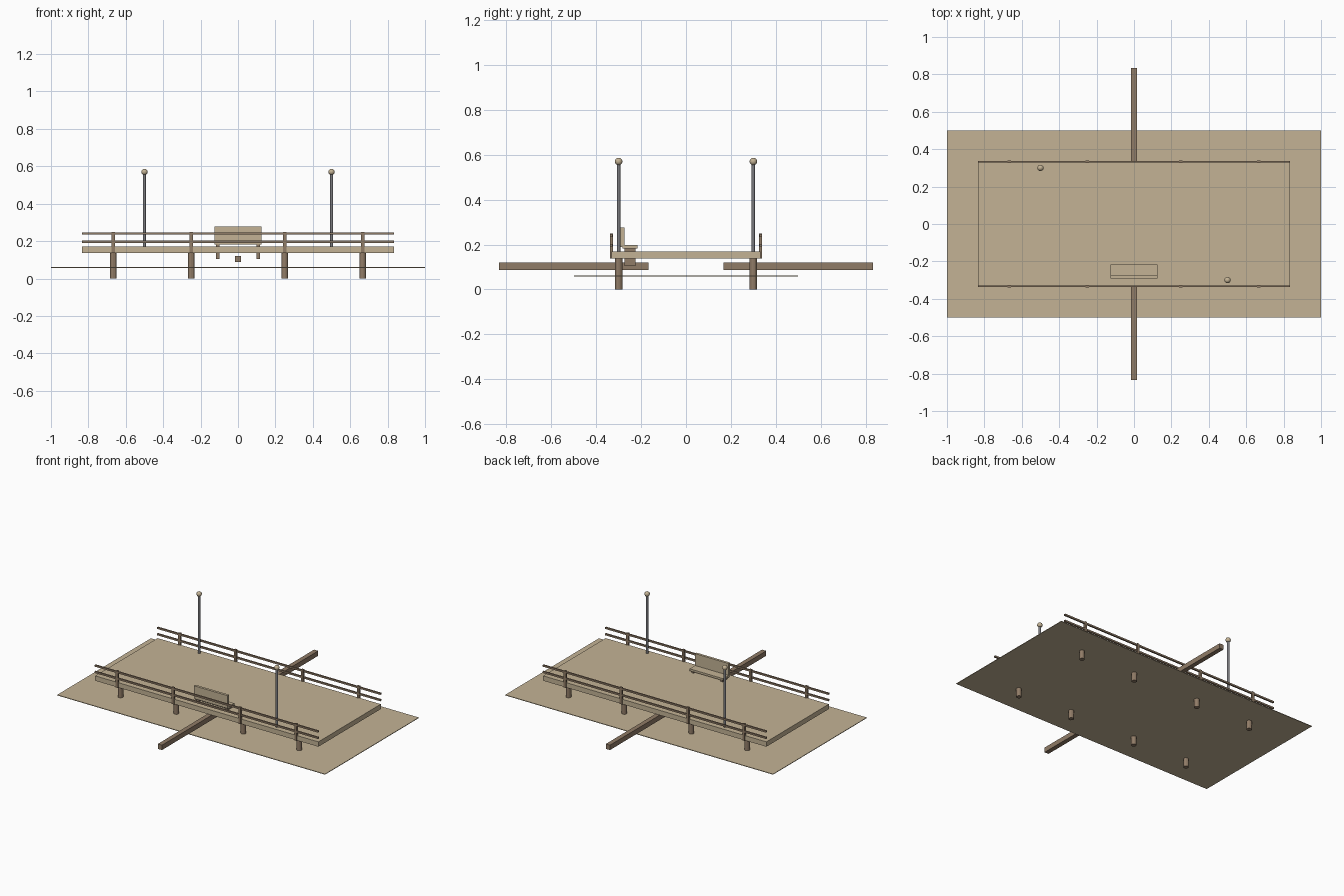
import bpy
from mathutils import Vector

cube = bpy.data.objects.get("Cube")
if cube:
    bpy.data.objects.remove(cube, do_unlink=True)


def material(name, r, g, b):
    mat = bpy.data.materials.new(name)
    mat.use_nodes = True
    mat.diffuse_color = (r, g, b, 1)
    mat.node_tree.nodes["Principled BSDF"].inputs["Base Color"].default_value = (r, g, b, 1)
    return mat


TAN = material("pale wood", 0.55, 0.45, 0.30)
BROWN = material("brown wood", 0.28, 0.20, 0.135)
STEEL = material("grey steel", 0.20, 0.20, 0.215)


def finish(name, mat):
    obj = bpy.context.object
    obj.name = name
    obj.data.materials.append(mat)
    return obj


def box(name, low, high, mat):
    """Box between two opposite corners."""
    low, high = Vector(low), Vector(high)
    bpy.ops.mesh.primitive_cube_add(size=1, location=(low + high) / 2)
    obj = finish(name, mat)
    obj.scale = high - low
    bpy.ops.object.transform_apply(location=False, rotation=False, scale=True)
    return obj


def cylinder(name, x, y, bottom, top, radius, mat):
    bpy.ops.mesh.primitive_cylinder_add(vertices=12, radius=radius, depth=top - bottom,
                                        location=(x, y, (bottom + top) / 2))
    return finish(name, mat)


DECK_X, DECK_Y = 0.833, 0.333
DECK_LOW, DECK_TOP = 0.137, 0.17

# Base sheet and deck
box("base_sheet", (-1, -0.5, 0.057), (1, 0.5, 0.061), TAN)
box("deck", (-DECK_X, -DECK_Y, DECK_LOW), (DECK_X, DECK_Y, DECK_TOP), TAN)

for side, label in ((-1, "front"), (1, "back")):
    edge = side * DECK_Y

    # Piles and railing posts
    for x in (-0.667, -0.25, 0.25, 0.667):
        cylinder(label + "_pile", x, side * 0.3, 0, DECK_LOW + 0.005, 0.0167, BROWN)
        box(label + "_rail_post", (x - 0.0083, edge - 0.0067, DECK_LOW),
            (x + 0.0083, edge + 0.0067, 0.25), BROWN)

    # Horizontal rails
    for z in (0.197, 0.24):
        box(label + "_rail", (-DECK_X, edge - 0.005, z - 0.0058),
            (DECK_X, edge + 0.005, z + 0.0058), BROWN)

    # Mooring beam reaching out from under the deck
    inner, outer = sorted((side * 0.167, side * 0.833))
    box(label + "_beam", (-0.0155, inner, 0.087), (0.0155, outer, 0.12), BROWN)

    # Lamp on opposite corners
    x, y = -side * 0.5, side * 0.3
    cylinder(label + "_lamp_pole", x, y, DECK_TOP, 0.57, 0.008, STEEL)
    bpy.ops.mesh.primitive_uv_sphere_add(segments=16, ring_count=10, radius=0.0167,
                                         location=(x, y, 0.57))
    finish(label + "_lamp_globe", TAN)
    bpy.ops.object.shade_smooth()

# Bench
box("bench_seat", (-0.125, -0.283, 0.183), (0.125, -0.217, 0.197), TAN)
box("bench_back", (-0.125, -0.292, 0.19), (0.125, -0.275, 0.277), TAN)
for x in (-0.108, 0.108):
    box("bench_leg", (x - 0.0083, -0.275, 0.105), (x + 0.0083, -0.225, 0.183), BROWN)
